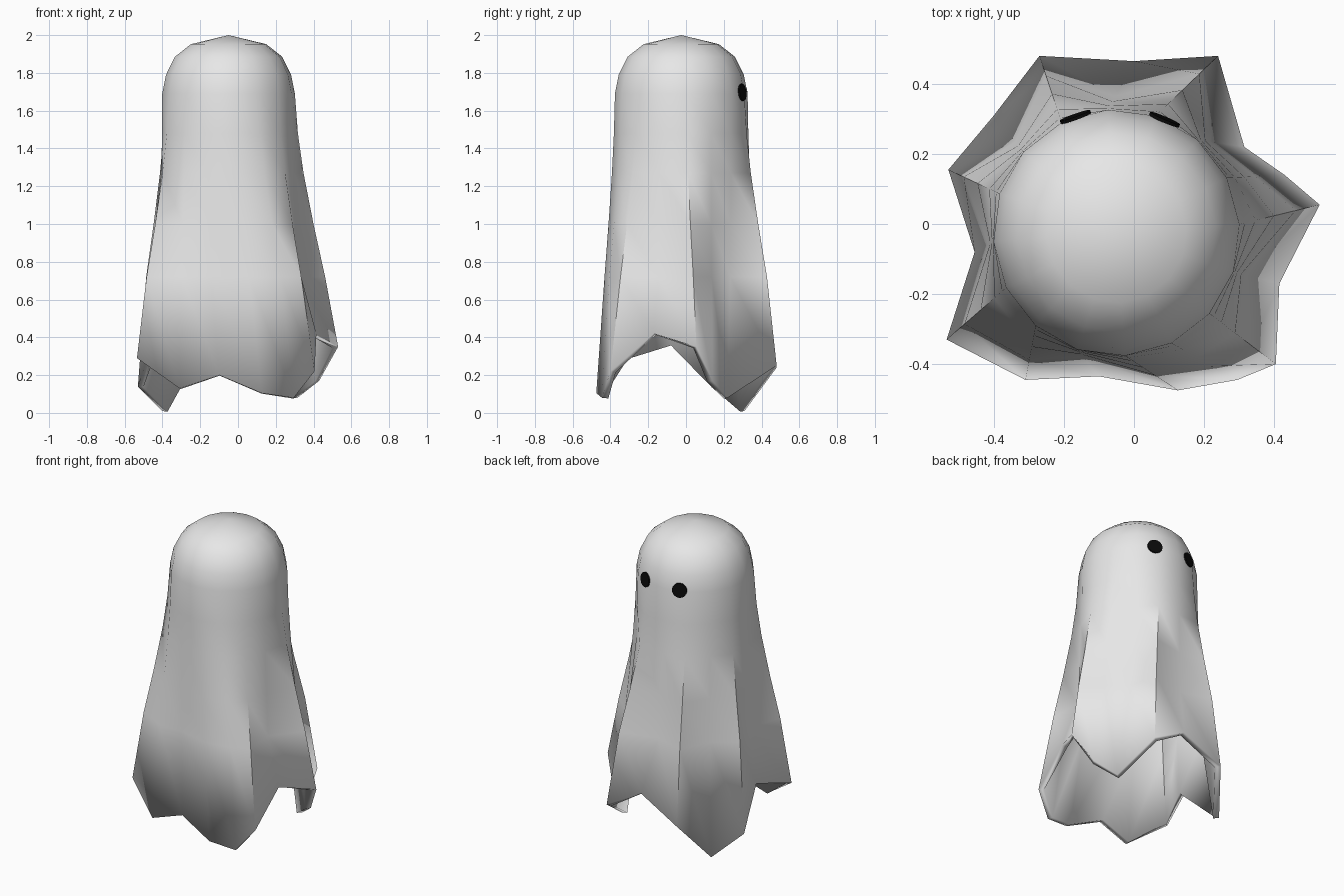
import bpy, bmesh, math
from mathutils import Vector, Matrix

if "Cube" in bpy.data.objects:
    bpy.data.objects.remove(bpy.data.objects["Cube"])


def material(name, rgb):
    m = bpy.data.materials.new(name)
    m.diffuse_color = (*rgb, 1)
    m.use_nodes = True
    m.node_tree.nodes["Principled BSDF"].inputs["Base Color"].default_value = m.diffuse_color
    return m


def make_object(name, bm, mat):
    bmesh.ops.recalc_face_normals(bm, faces=bm.faces)
    mesh = bpy.data.meshes.new(name)
    bm.to_mesh(mesh)
    bm.free()
    mesh.materials.append(mat)
    ob = bpy.data.objects.new(name, mesh)
    bpy.context.collection.objects.link(ob)
    return ob


cloth = material("pale cloth", (0.8, 0.8, 0.8))
black = material("eye black", (0.003, 0.003, 0.003))

N = 16
CX, CY, R = -0.05, -0.025, 0.352

# Ragged hem: x, y, z and how early the fold flares out (low = valley)
HEM = [
    (0.53, 0.055, 0.35, 1), (0.43, 0.14, 0.17, 0.7),
    (0.315, 0.22, 0.08, 0.4), (0.24, 0.48, 0.25, 1),
    (0.0, 0.465, 0.38, 0.4), (-0.27, 0.48, 0.24, 1),
    (-0.40, 0.31, 0.01, 0.4), (-0.53, 0.155, 0.14, 1),
    (-0.455, -0.08, 0.36, 0.4), (-0.535, -0.33, 0.29, 1),
    (-0.31, -0.445, 0.13, 0.9), (-0.10, -0.435, 0.20, 0.4),
    (0.125, -0.475, 0.105, 0.8), (0.295, -0.445, 0.08, 0.9),
    (0.405, -0.40, 0.22, 0.9), (0.415, -0.17, 0.42, 0.4),
]
DOME = [(0.20, 1.952), (0.285, 1.885), (0.332, 1.79), (R, 1.69)]
DRAPE = [(0.07, 1.48), (0.2, 1.27), (0.43, 1.0), (0.7, 0.72)]


def circle(i, r, z):
    a = 2 * math.pi * i / N + math.radians(4)
    return Vector((CX + r * math.cos(a), CY + r * math.sin(a), z))


# Draped sheet: round head flowing into folds
bm = bmesh.new()
rings = [[circle(i, r, z) for i in range(N)] for r, z in DOME]
for f, z in DRAPE:
    ring = []
    for i, (x, y, _, w) in enumerate(HEM):
        p = circle(i, R, z).lerp(Vector((x, y, z)), f * w)
        ring.append(p)
    rings.append(ring)
rings.append([Vector(h[:3]) for h in HEM])
rings = [[bm.verts.new(p) for p in ring] for ring in rings]
apex = bm.verts.new((CX, CY, 2.0))
for i in range(N):
    j = (i + 1) % N
    bm.faces.new((apex, rings[0][i], rings[0][j]))
    for a, b in zip(rings, rings[1:]):
        bm.faces.new((a[i], b[i], b[j], a[j]))
sheet = make_object("sheet", bm, cloth)
solid = sheet.modifiers.new("thickness", 'SOLIDIFY')
solid.thickness = 0.035
solid.offset = 1 if sheet.data.polygons[0].normal.z < 0 else -1

bpy.context.view_layer.objects.active = sheet
sheet.select_set(True)
bpy.ops.object.shade_smooth_by_angle(angle=math.radians(45))
sheet.select_set(False)

# Eyes: thin round plates on the head
for name, deg in (("eye_right", 67), ("eye_left", 109.5)):
    a = math.radians(deg)
    out = Vector((math.cos(a), math.sin(a), 0.1)).normalized()
    pos = Vector((CX + 0.351 * math.cos(a), CY + 0.351 * math.sin(a), 1.697))
    bm = bmesh.new()
    bmesh.ops.create_cone(
        bm, cap_ends=True, segments=16, radius1=0.046, radius2=0.046,
        depth=0.009,
        matrix=Matrix.Translation(pos) @ out.to_track_quat('Z', 'Y').to_matrix().to_4x4())
    make_object(name, bm, black)
